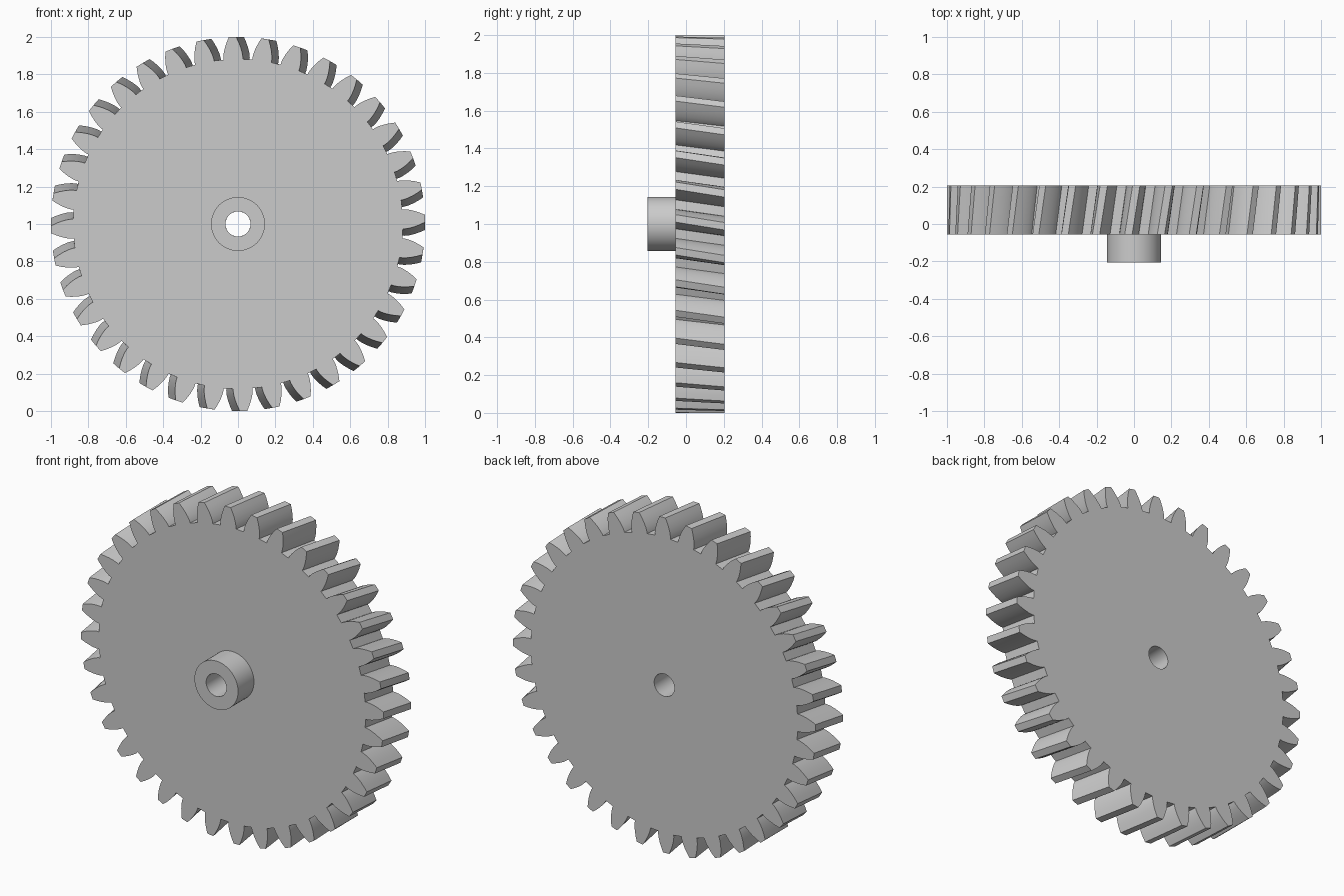
import bpy, bmesh
from math import sin, cos, tan, acos, radians, pi, sqrt

if "Cube" in bpy.data.objects:
    bpy.data.objects.remove(bpy.data.objects["Cube"])

TEETH, R_OUT, R_BORE, R_HUB = 36, 1.0, 0.067, 0.144
MOD = 2 * R_OUT / (TEETH + 2)
R_PITCH, R_ROOT = MOD * TEETH / 2, R_OUT - 2.25 * MOD
R_BASE = R_PITCH * cos(radians(20))
Y_FRONT, Y_FACE, Y_BACK = -0.205, -0.055, 0.205
START, TWIST, LAYERS = radians(1.7), radians(-2.4), 4


def place(r, a, y):
    return (r * cos(a), y, 1 + r * sin(a))


def finish(bm, name):
    bmesh.ops.recalc_face_normals(bm, faces=bm.faces)
    mesh = bpy.data.meshes.new(name)
    bm.to_mesh(mesh)
    bm.free()
    ob = bpy.data.objects.new(name, mesh)
    bpy.context.collection.objects.link(ob)
    bpy.ops.object.select_all(action='DESELECT')
    ob.select_set(True)
    bpy.context.view_layer.objects.active = ob
    bpy.ops.object.shade_smooth_by_angle(angle=radians(25))


def bridge(bm, a, b):
    n = len(a)
    for i in range(n):
        j = (i + 1) % n
        bm.faces.new((a[i], a[j], b[j], b[i]))


def half_angle(r):
    # involute flank, half tooth angle at radius r
    p = acos(min(1, R_BASE / r))
    return pi / (2 * TEETH) + tan(radians(20)) - radians(20) - (tan(p) - p)


# One tooth profile: up one flank, down the other
radii = [R_ROOT] + [R_BASE + (R_OUT - R_BASE) * t for t in (0.04, 0.25, 0.5, 0.75, 1)]
tooth = [(r, -half_angle(r)) for r in radii]
tooth += [(R_OUT, 0)] + [(r, -a) for r, a in reversed(tooth)]
K = len(tooth)

# Helical toothed wheel
bm = bmesh.new()
rims, bores = [], []
for s in range(LAYERS + 1):
    t = s / LAYERS
    y = Y_FACE + (Y_BACK - Y_FACE) * t
    rims.append([bm.verts.new(place(r, START + TWIST * t + 2 * pi * i / TEETH + a, y))
                 for i in range(TEETH) for r, a in tooth])
for t, y in ((0, Y_FACE), (1, Y_BACK)):
    bores.append([bm.verts.new(place(R_BORE, START + TWIST * t + 2 * pi * i / TEETH + tooth[0][1], y))
                  for i in range(TEETH)])
for a, b in zip(rims, rims[1:]):
    bridge(bm, a, b)
bridge(bm, *bores)
for rim, bore in ((rims[0], bores[0]), (rims[-1], bores[-1])):
    for i in range(TEETH):
        j = (i + 1) % TEETH
        bm.faces.new(rim[i * K:(i + 1) * K])
        bm.faces.new((bore[i], rim[i * K], rim[i * K + K - 1], rim[j * K], bore[j]))
finish(bm, "gear_wheel")

# Hub tube on the front face
bm = bmesh.new()
rings = [[bm.verts.new(place(r, 2 * pi * i / 48, y)) for i in range(48)]
         for r, y in ((R_HUB, Y_FACE), (R_HUB, Y_FRONT), (R_BORE, Y_FRONT), (R_BORE, Y_FACE))]
for a, b in zip(rings, rings[1:]):
    bridge(bm, a, b)
finish(bm, "hub")
